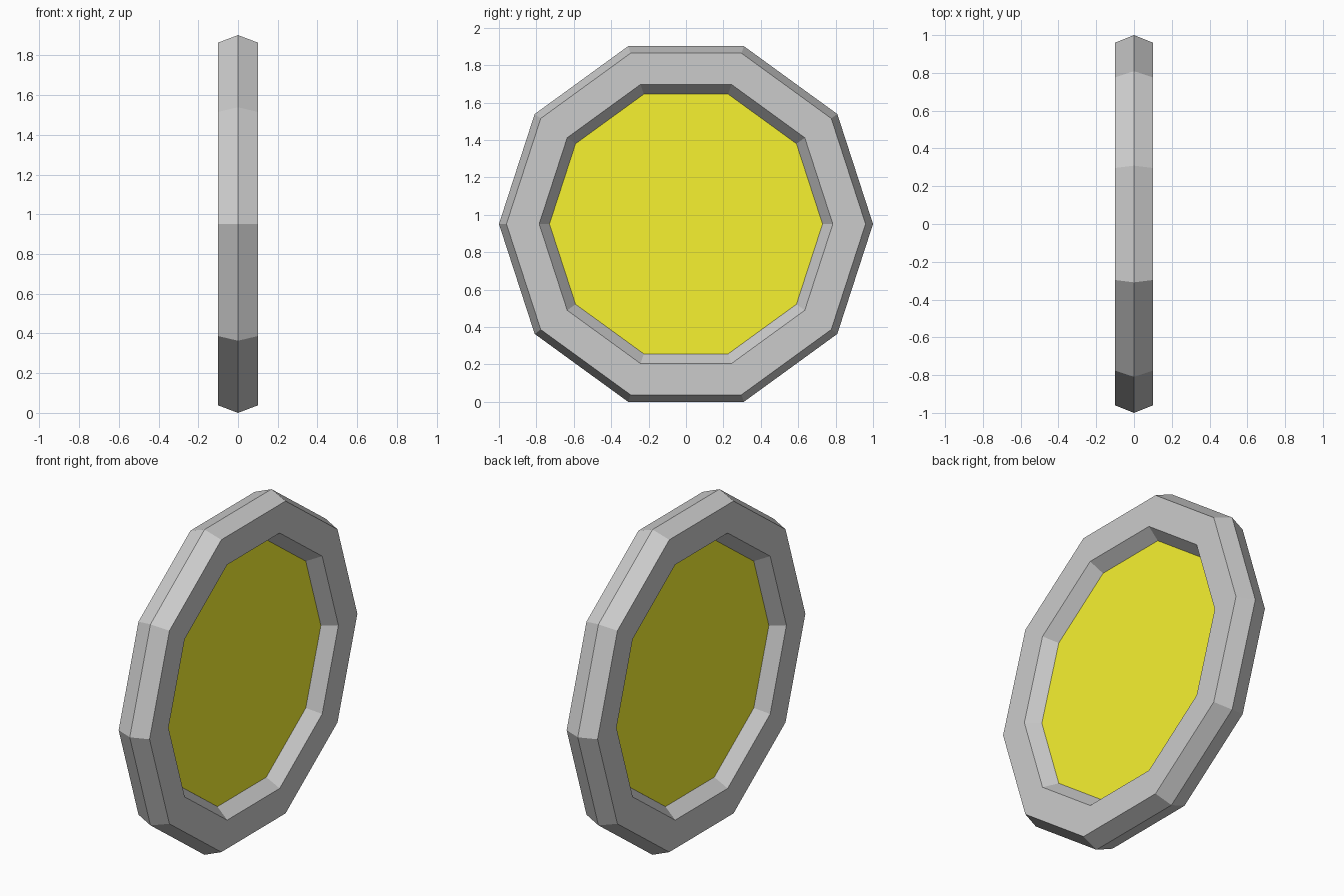
import bpy
import bmesh
from math import sin, cos, pi

if "Cube" in bpy.data.objects:
    bpy.data.objects.remove(bpy.data.objects["Cube"])

SIDES = 10
CENTRE_Z = sin(2 * pi / 5)   # flat bottom side rests on z = 0


def ring_of_verts(bm, x, radius):
    return [bm.verts.new((x, radius * cos(2 * pi * i / SIDES),
                          radius * sin(2 * pi * i / SIDES)))
            for i in range(SIDES)]


def finish(bm, name):
    bmesh.ops.recalc_face_normals(bm, faces=bm.faces[:])
    mesh = bpy.data.meshes.new(name)
    bm.to_mesh(mesh)
    bm.free()
    obj = bpy.data.objects.new(name, mesh)
    obj.location.z = CENTRE_Z
    bpy.context.collection.objects.link(obj)
    return obj


def bridge(bm, a, b):
    for i in range(SIDES):
        j = (i + 1) % SIDES
        bm.faces.new((a[i], a[j], b[j], b[i]))


# Frame: six-sided (x, radius) section swept around the decagon
profile = [(0, 1.0), (0.1, 0.96), (0.1, 0.785),
           (0, 0.712), (-0.1, 0.785), (-0.1, 0.96)]
bm = bmesh.new()
rings = [ring_of_verts(bm, x, r) for x, r in profile]
for k in range(len(rings)):
    bridge(bm, rings[k], rings[(k + 1) % len(rings)])
finish(bm, "frame")

# Pane: thin decagonal slab seated in the frame
bm = bmesh.new()
front = ring_of_verts(bm, 0.025, 0.73)
back = ring_of_verts(bm, -0.025, 0.73)
bridge(bm, front, back)
bm.faces.new(front)
bm.faces.new(back)
pane = finish(bm, "pane")

yellow = bpy.data.materials.new("yellow")
yellow.diffuse_color = (0.93, 0.89, 0.03, 1)
yellow.use_nodes = True
yellow.node_tree.nodes["Principled BSDF"].inputs["Base Color"].default_value = yellow.diffuse_color
pane.data.materials.append(yellow)
